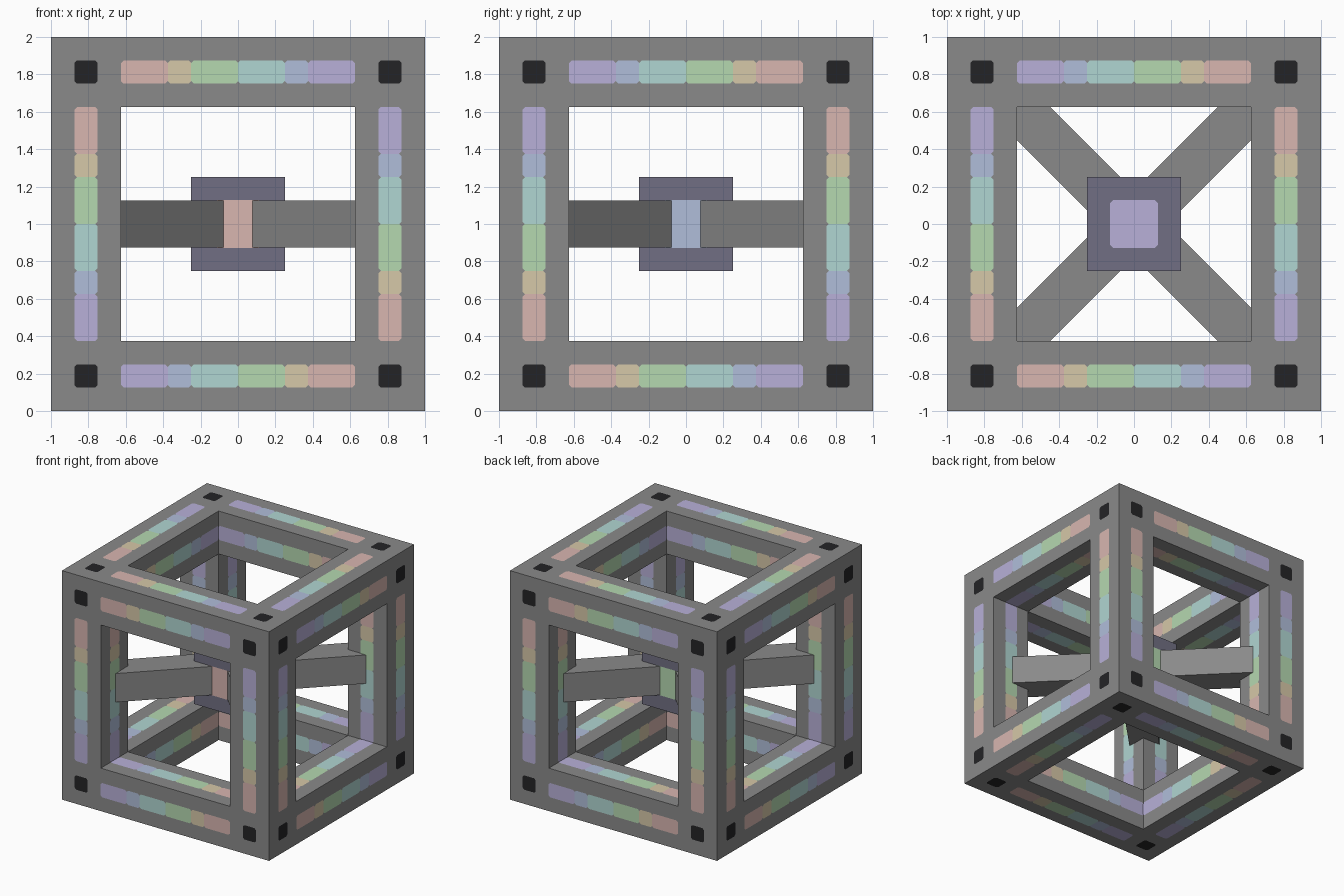
import bpy
import bmesh
import math
from mathutils import Matrix, Vector
from itertools import product

default = bpy.data.objects.get("Cube")
if default:
    bpy.data.objects.remove(default, do_unlink=True)


def linear(c):
    c /= 255
    return c / 12.92 if c <= 0.04045 else ((c + 0.055) / 1.055) ** 2.4


def material(name, *rgb):
    mat = bpy.data.materials.new(name)
    mat.use_nodes = True
    color = [linear(c) for c in rgb] + [1]
    mat.diffuse_color = color
    mat.node_tree.nodes["Principled BSDF"].inputs["Base Color"].default_value = color
    return mat


grey = material("frame grey", 138, 138, 138)
slate = material("core slate", 113, 111, 131)
black = material("socket black", 36, 36, 38)
pastels = [
    material("pastel pink", 216, 182, 176),
    material("pastel yellow", 214, 200, 168),
    material("pastel green", 181, 216, 176),
    material("pastel teal", 176, 214, 210),
    material("pastel blue", 176, 190, 218),
    material("pastel purple", 184, 176, 216),
]
PINK, YELLOW, GREEN, TEAL, BLUE, PURPLE = range(6)

OUTER, INNER, MID = 1.0, 0.625, 0.8125   # frame edge, opening edge, beam centre line
HALF = 0.0625                            # half width of stripes and sockets
LIFT = 0.003                             # plates sit just above the surface


def finish(bm, name, mats):
    mesh = bpy.data.meshes.new(name)
    bm.to_mesh(mesh)
    bm.free()
    for m in mats:
        mesh.materials.append(m)
    obj = bpy.data.objects.new(name, mesh)
    obj.location.z = 1
    bpy.context.collection.objects.link(obj)
    return obj


def box(name, size, mat, angle=0):
    bm = bmesh.new()
    bmesh.ops.create_cube(bm, size=1, matrix=Matrix.Rotation(angle, 4, "Z") @ Matrix.Diagonal((*size, 1)))
    return finish(bm, name, [mat])


def plate(bm, center, axis, sign, half_u, half_v, index=0, cut=0.014):
    """Flat rectangle with clipped corners, facing sign * axis."""
    u, v = (axis + 1) % 3, (axis + 2) % 3
    a, b = half_u, half_v
    outline = [(a, b - cut), (a - cut, b), (cut - a, b), (-a, b - cut),
               (-a, cut - b), (cut - a, -b), (a - cut, -b), (a, cut - b)]
    verts = []
    for du, dv in outline[::sign]:
        p = Vector(center)
        p[u] += du
        p[v] += dv
        p[axis] += sign * LIFT
        verts.append(bm.verts.new(p))
    bm.faces.new(verts).material_index = index


# Open cube frame: skin of the 3x3x3 cells lying along the cube edges
cuts = [-OUTER, -INNER, INNER, OUTER]


def solid(cell):
    return all(0 <= i <= 2 for i in cell) and sum(i != 1 for i in cell) >= 2


bm = bmesh.new()
for cell in product(range(3), repeat=3):
    if not solid(cell):
        continue
    for axis, sign in product(range(3), (-1, 1)):
        neighbour = list(cell)
        neighbour[axis] += sign
        if solid(neighbour):
            continue
        u, v = (axis + 1) % 3, (axis + 2) % 3
        ring = []
        for du, dv in [(0, 0), (1, 0), (1, 1), (0, 1)][::sign]:
            p = Vector()
            p[axis] = cuts[cell[axis] + (sign > 0)]
            p[u] = cuts[cell[u] + du]
            p[v] = cuts[cell[v] + dv]
            ring.append(bm.verts.new(p))
        bm.faces.new(ring)
bmesh.ops.remove_doubles(bm, verts=bm.verts, dist=0.001)
finish(bm, "cube_frame", [grey])

# Rainbow stripes on all four sides of every beam, pink to purple
bands = [2, 1, 2, 2, 1, 2]
bm = bmesh.new()
for along in range(3):
    p_axis, q_axis = (along + 1) % 3, (along + 2) % 3
    for sp, sq in product((-1, 1), repeat=2):
        toward = -sp * sq                 # runs away from the pink corner
        start = -INNER
        for index, count in enumerate(bands):
            half_len = count * HALF
            middle = toward * (start + half_len)
            start += 2 * half_len
            for axis, other, s, t in ((p_axis, q_axis, sp, sq), (q_axis, p_axis, sq, sp)):
                for level, sign in ((OUTER, s), (INNER, -s)):
                    c = Vector()
                    c[along] = middle
                    c[axis] = s * level
                    c[other] = t * MID
                    halves = (half_len, HALF) if (axis + 1) % 3 == along else (HALF, half_len)
                    plate(bm, c, axis, sign, *halves, index)
finish(bm, "rainbow_stripes", pastels)

# Dark sockets at the corners of each outer face
bm = bmesh.new()
for axis, sign, su, sv in product(range(3), (-1, 1), (-1, 1), (-1, 1)):
    c = Vector()
    c[axis] = sign * OUTER
    c[(axis + 1) % 3] = su * MID
    c[(axis + 2) % 3] = sv * MID
    plate(bm, c, axis, sign, HALF, HALF)
finish(bm, "corner_sockets", [black])

# Diagonal braces ending inside the corner posts
for side, angle in (("left", 45), ("right", -45)):
    box(side + "_diagonal_brace", (1.6 * math.sqrt(2), 0.25, 0.25), grey, math.radians(angle))

# Central core with one coloured panel per side
box("core", (0.5, 0.5, 0.5), slate)
bm = bmesh.new()
panels = {(0, 1): BLUE, (0, -1): YELLOW, (1, 1): GREEN, (1, -1): PINK, (2, 1): PURPLE, (2, -1): TEAL}
for (axis, sign), index in panels.items():
    c = Vector()
    c[axis] = sign * 0.25
    plate(bm, c, axis, sign, 0.127, 0.127, index)
finish(bm, "core_panels", pastels)
